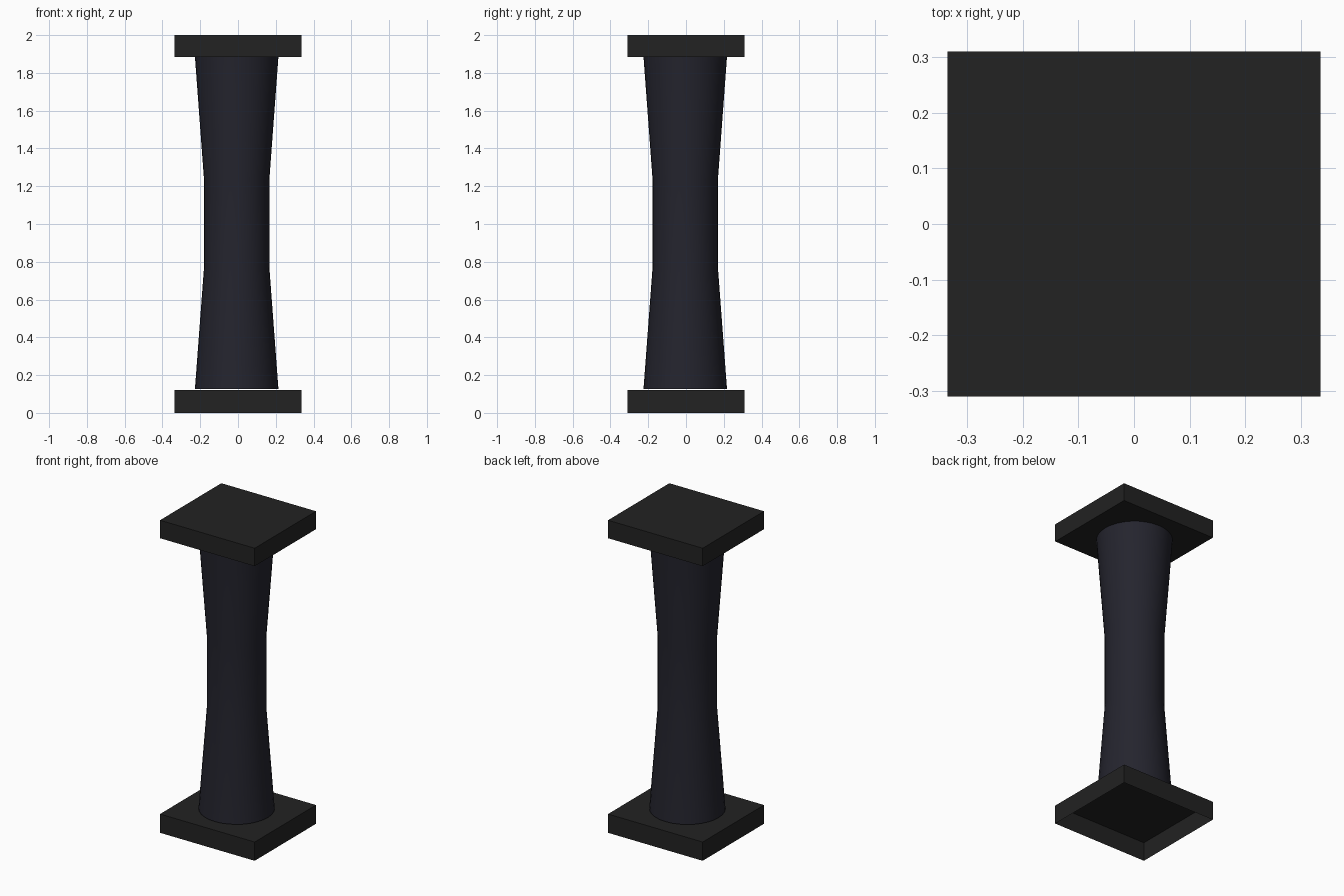
import bpy
import bmesh
import math
from mathutils import Matrix

default = bpy.data.objects.get("Cube")
if default:
    bpy.data.objects.remove(default, do_unlink=True)


def make_material(name, color):
    mat = bpy.data.materials.new(name)
    mat.use_nodes = True
    mat.diffuse_color = color
    mat.node_tree.nodes["Principled BSDF"].inputs["Base Color"].default_value = color
    return mat


def add_object(name, bm, mat):
    mesh = bpy.data.meshes.new(name)
    bm.to_mesh(mesh)
    bm.free()
    mesh.materials.append(mat)
    obj = bpy.data.objects.new(name, mesh)
    bpy.context.collection.objects.link(obj)
    return obj


def make_slab(name, low, high, open_bottom, mat):
    """Rectangular slab, optionally hollow underneath."""
    bm = bmesh.new()
    size = Matrix.Diagonal((0.67, 0.62, high - low, 1))
    place = Matrix.Translation((0, 0, (low + high) / 2))
    bmesh.ops.create_cube(bm, size=1, matrix=place @ size)
    if open_bottom:
        bm.normal_update()
        under = [f for f in bm.faces if f.normal.z < -0.5]
        bmesh.ops.delete(bm, geom=under, context="FACES")
    return add_object(name, bm, mat)


def make_shaft(name, profile, center, sides, mat):
    """Open tube lofted through (radius, height) rings."""
    bm = bmesh.new()
    rings = []
    for radius, z in profile:
        angles = [math.tau * i / sides for i in range(sides)]
        rings.append([bm.verts.new((center[0] + radius * math.cos(a),
                                    center[1] + radius * math.sin(a), z)) for a in angles])
    for low, high in zip(rings, rings[1:]):
        for i in range(sides):
            j = (i + 1) % sides
            bm.faces.new((low[i], low[j], high[j], high[i])).smooth = True
    return add_object(name, bm, mat)


charcoal = make_material("charcoal", (0.016, 0.016, 0.016, 1))
dark_slate = make_material("dark slate", (0.0176, 0.0176, 0.027, 1))

# Base and capital slabs
make_slab("base_slab", 0, 0.12, True, charcoal)
make_slab("capital_slab", 1.885, 2, False, charcoal)

# Waisted column shaft, floating a hair above the base
shaft_profile = [(0.221, 0.127), (0.173, 0.77), (0.173, 1.235), (0.221, 1.885)]
make_shaft("column_shaft", shaft_profile, (-0.007, -0.004), 32, dark_slate)
